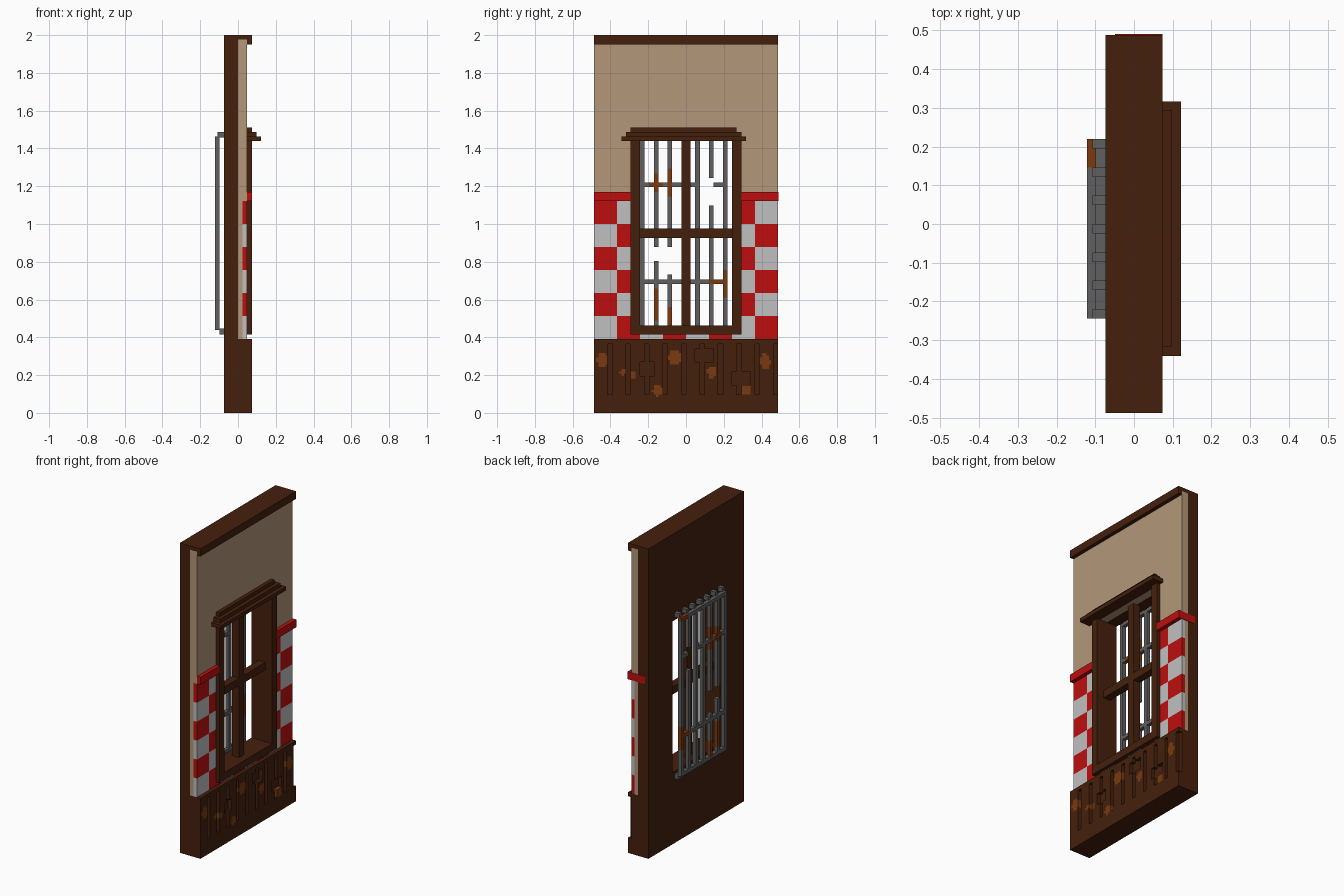
import bpy, bmesh

if "Cube" in bpy.data.objects:
    bpy.data.objects.remove(bpy.data.objects["Cube"])

V = 2 / 82  # one block of the model; all sizes below are in blocks


def material(name, rgb):
    m = bpy.data.materials.new(name)
    m.use_nodes = True
    m.diffuse_color = (*rgb, 1)
    m.node_tree.nodes["Principled BSDF"].inputs["Base Color"].default_value = (*rgb, 1)
    return m


BROWN = material("dark brown wood", (0.060, 0.0145, 0.0040))
TAN = material("tan plaster", (0.456, 0.309, 0.195))
RED = material("red tile", (0.515, 0.0048, 0.0048))
GREY = material("pale grey tile", (0.527, 0.527, 0.527))
IRON = material("iron grey", (0.117, 0.117, 0.117))
RUST = material("rust", (0.195, 0.042, 0.0052))


def finish(name, bm, mats):
    bmesh.ops.recalc_face_normals(bm, faces=bm.faces)
    mesh = bpy.data.meshes.new(name)
    bm.to_mesh(mesh)
    bm.free()
    for m in mats:
        mesh.materials.append(m)
    ob = bpy.data.objects.new(name, mesh)
    bpy.context.collection.objects.link(ob)
    return ob


def box(name, mat, x, y, z):
    bm = bmesh.new()
    bmesh.ops.create_cube(bm, size=1)
    for v in bm.verts:
        for i, (a, b) in enumerate((x, y, z)):
            v.co[i] = (a + (v.co[i] + 0.5) * (b - a)) * V
    return finish(name, bm, [mat])


def sheet(name, mats, x, ys, zs, keep, paint=lambda y, z: 0):
    """Slab between two x values, made of the grid cells that keep() accepts."""
    bm = bmesh.new()
    grid = {}

    def vert(y, z):
        if (y, z) not in grid:
            grid[y, z] = bm.verts.new((x[1] * V, y * V, z * V))
        return grid[y, z]

    for y0, y1 in zip(ys, ys[1:]):
        for z0, z1 in zip(zs, zs[1:]):
            cy, cz = (y0 + y1) / 2, (z0 + z1) / 2
            if keep(cy, cz):
                f = bm.faces.new([vert(y0, z0), vert(y1, z0), vert(y1, z1), vert(y0, z1)])
                f.material_index = paint(cy, cz)
    new = bmesh.ops.extrude_face_region(bm, geom=bm.faces[:])["geom"]
    bmesh.ops.translate(bm, vec=((x[0] - x[1]) * V, 0, 0),
                        verts=[g for g in new if isinstance(g, bmesh.types.BMVert)])
    return finish(name, bm, mats)


def spots(blobs):
    """Paint rule: 1 inside any (y, z, y radius, z radius) ellipse."""
    return lambda y, z: int(any(((y - a) / r) ** 2 + ((z - b) / s) ** 2 < 1
                                for a, b, r, s in blobs))


def outside_window(y, z):
    return not (abs(y) < 12 and 17 < z < 59)


# Wall layers with the window opening
sheet("back_wall", [BROWN], (-3, 0), [-20, -12, 12, 20], [0, 17, 59, 82], outside_window)
sheet("plaster_core", [TAN], (0, 1), [-20, -12, 12, 20], [16, 17, 59, 81], outside_window)
sheet("plaster_face", [TAN], (1, 2), [-20, -12, 12, 20], [46, 59, 81], outside_window)
box("top_cap", BROWN, (0, 3), (-20, 20), (81, 82))
box("top_lip", BROWN, (2, 3), (-20, 20), (80, 81))

# Checkered tiles, five blocks square
sheet("checker_tiles", [GREY, RED], (1, 2), [-20, -15, -12, -10, -5, 0, 5, 10, 12, 15, 20],
      [16, 17, 21, 26, 31, 36, 41, 46], outside_window,
      lambda y, z: int((y + 20) // 5 + (z - 16) // 5) % 2)
for side, y in (("right", (-20, -12)), ("left", (12, 20))):
    box("tile_trim_" + side, RED, (2, 3), y, (46, 48))
box("tile_trim_return", RED, (-2, 3), (19.9, 20.1), (46, 48))

# Base with a slotted and chipped front panel
box("base", BROWN, (0, 2), (-20, 20), (0, 16))
CHIPS = ((-10, -7, 8, 11), (2, 6, 11, 14), (10, 14, 6, 9))


def panel_solid(y, z):
    slot = (y + 17) % 4 < 1 and y > -17 and 4 < z < 15
    chip = any(a < y < b and c < z < d for a, b, c, d in CHIPS)
    return not (slot or chip)


sheet("base_panel", [BROWN, RUST], (2, 3), [i / 2 for i in range(-40, 41)],
      [i / 2 for i in range(33)], panel_solid,
      spots([(-18.2, 11.5, 1.2, 1.5), (-13.7, 8.8, .7, .7), (-11.5, 8.2, .7, .7),
             (-2.4, 12, 1.5, 1.6), (-6.2, 4.8, 1.1, 1.1), (5.6, 8.8, .9, 1.4),
             (13, 5, 1.2, 1.1), (17.2, 11.2, 1.1, 1.7)]))

# Window frame, cross bars and stepped cornice
for side, s in (("left", 1), ("right", -1)):
    box("window_jamb_" + side, BROWN, (-3, 3), sorted((10 * s, 12 * s)), (17, 59))
box("window_sill", BROWN, (-3, 3), (-10, 10), (17, 19))
box("window_mullion", BROWN, (-1, 1), (-1, 1), (19, 59))
for side, y in (("right", (-10, -1)), ("left", (1, 10))):
    box("window_transom_" + side, BROWN, (-1, 1), y, (38, 40))
for i in range(3):
    box(f"cornice_step_{i + 1}", BROWN, (2, 5 - i), (-14 + i, 13 - i), (59 + i, 60 + i))

# Broken iron grille: vertical bars every three blocks, four rails
BAR_GAPS = {-7: (33, 36), -4: (30, 36), 5: (45, 51)}


def grille_solid(y, z):
    col, row = int(y // 1), int(z // 1)
    if row in (18, 28, 59):
        return True
    if row == 49 and not 3 < y < 6:
        return True
    a, b = BAR_GAPS.get(col, (0, 0))
    return (col + 10) % 3 == 0 and not a < z < b


sheet("window_grille", [IRON, RUST], (-5, -4), list(range(-10, 10)), list(range(18, 61)),
      grille_solid,
      spots([(-6.5, 50, 1.5, 2), (-3.5, 50, 1, 3.5), (-6.5, 23.5, 1, 3.2),
             (-3.5, 20.5, 1, 3), (7, 28.5, 2.4, 1), (8.5, 28, 1, 3), (8, 59.5, 2, 1)]))
box("grille_bottom_mount", IRON, (-4, -3), (-10, 9), (17, 18.3))
for i in range(7):
    box(f"grille_top_mount_{i + 1}", IRON, (-4.4, -3), (-10 + 3 * i, -9 + 3 * i), (59.8, 61))
